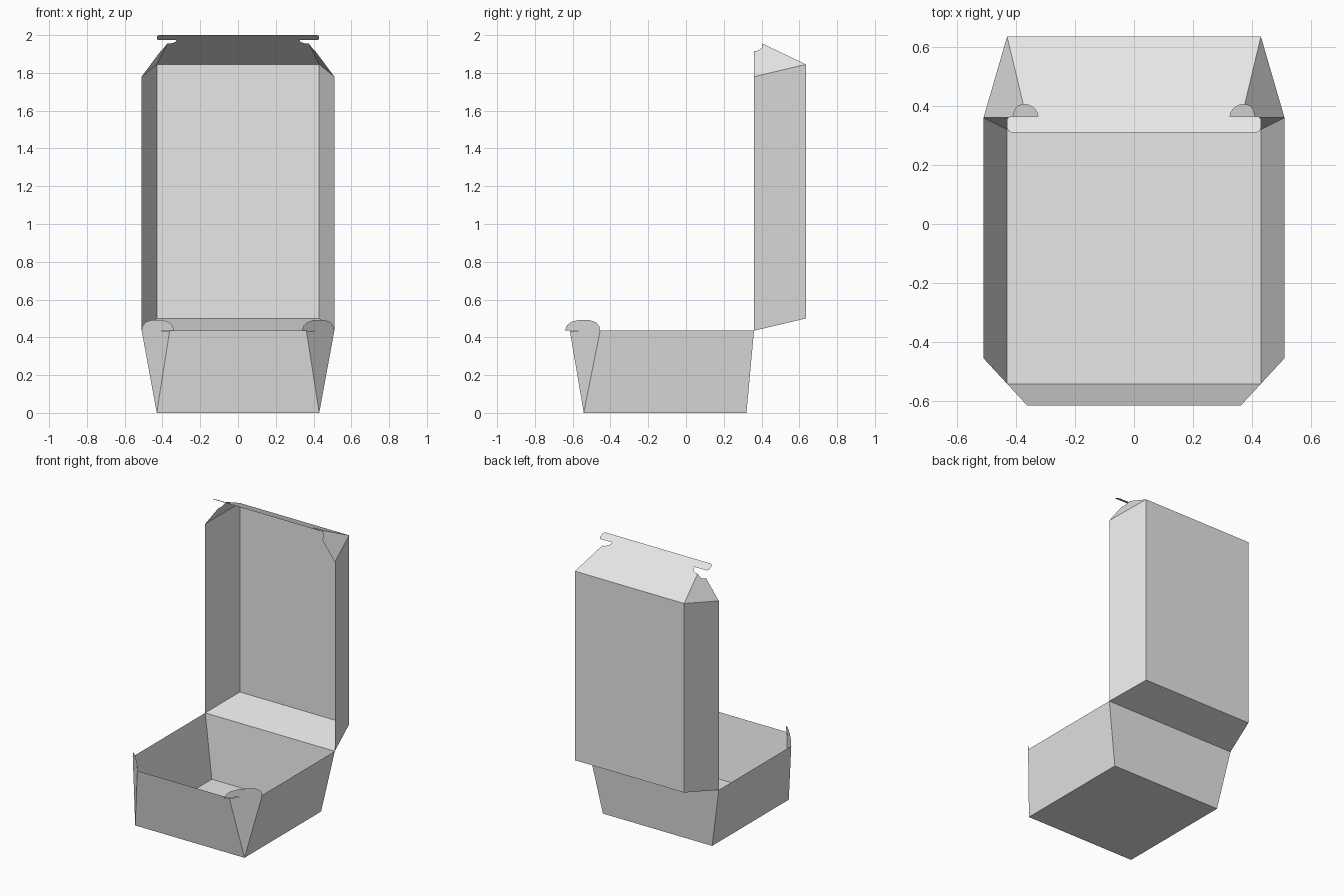
import bpy
import bmesh
from mathutils import Vector

if "Cube" in bpy.data.objects:
    bpy.data.objects.remove(bpy.data.objects["Cube"], do_unlink=True)

# Plain card colour
card = bpy.data.materials.new("card_grey")
card.use_nodes = True
card.diffuse_color = (0.8, 0.8, 0.8, 1)
card.node_tree.nodes["Principled BSDF"].inputs["Base Color"].default_value = (0.8, 0.8, 0.8, 1)

TRAY_CENTRE = Vector((0, -0.1, 0.25))
LID_CENTRE = Vector((0, 0.42, 1.2))


def panel(name, points, centre):
    """One flat sheet of card, facing away from the given centre."""
    bm = bmesh.new()
    face = bm.faces.new([bm.verts.new(p) for p in points])
    face.normal_update()
    if face.normal.dot(face.calc_center_median() - centre) < 0:
        face.normal_flip()
    mesh = bpy.data.meshes.new(name)
    bm.to_mesh(mesh)
    bm.free()
    mesh.materials.append(card)
    obj = bpy.data.objects.new(name, mesh)
    bpy.context.collection.objects.link(obj)


def pair(name, points, centre):
    """Matching panels on the left (+x) and right (-x)."""
    for side, s in (("left", 1), ("right", -1)):
        panel(side + "_" + name, [(s * x, y, z) for x, y, z in points], centre)


def symmetric(name, half, centre):
    """A panel spanning the middle, given by its +x outline."""
    panel(name, half + [(-x, y, z) for x, y, z in reversed(half)], centre)


def gusset_y(x):
    """Upright diagonal plane of the tray's front corners."""
    return -0.455 - (0.51 - x) * 1.08


def flap_z(y):
    """Sloping plane of the lid's closing flap."""
    return 1.845 + (0.635 - y) * 0.477


def corner_z(x, y):
    """Plane of the lid's upper corner pieces."""
    return 1.78 - 1.348 * (x - 0.51) - 0.156 * (y - 0.36)


RIM = 0.435
FRONT = gusset_y(0.43)

# Tray: floor and outward-leaning walls
symmetric("tray_floor", [(0.43, FRONT, 0), (0.43, 0.32, 0)], TRAY_CENTRE)
symmetric("tray_front_wall", [(0.43, FRONT, 0), (0.362, gusset_y(0.362), RIM)], TRAY_CENTRE)
symmetric("tray_back_wall", [(0.43, 0.32, 0), (0.51, 0.36, RIM)], TRAY_CENTRE)
pair("tray_side_wall", [(0.43, FRONT, 0), (0.43, 0.32, 0),
                        (0.51, 0.36, RIM), (0.51, -0.455, RIM)], TRAY_CENTRE)

# Tray: folded front corners with rounded locking tabs and a thin slot
tab = [(0.43, 0), (0.51, RIM), (0.506, 0.459), (0.49, 0.48), (0.46, 0.491),
       (0.40, 0.491), (0.368, 0.481), (0.347, 0.462), (0.338, 0.437),
       (0.405, 0.437), (0.405, 0.434), (0.362, 0.434)]
pair("tray_corner_tab", [(x, gusset_y(x), z) for x, z in tab], TRAY_CENTRE)

# Lid: hinge wall, main panel and sides
symmetric("lid_hinge_wall", [(0.51, 0.36, RIM), (0.43, 0.635, 0.5)], LID_CENTRE)
symmetric("lid_main_panel", [(0.43, 0.635, 0.5), (0.43, 0.635, 1.845)], LID_CENTRE)
pair("lid_side_wall", [(0.51, 0.36, RIM), (0.51, 0.36, 1.78),
                       (0.43, 0.635, 1.845), (0.43, 0.635, 0.5)], LID_CENTRE)

# Lid: closing flap with notches and a rounded tongue
flap = [(0.43, 0.635), (0.375, 0.405), (0.36, 0.404), (0.342, 0.396),
        (0.33, 0.382), (0.325, 0.365), (0.42, 0.365), (0.43, 0.355),
        (0.43, 0.325), (0.426, 0.315), (0.415, 0.31)]
symmetric("lid_closing_flap", [(x, y, flap_z(y)) for x, y in flap], LID_CENTRE)

# Lid: folded corners beside the flap
corner = [(0.51, 0.36), (0.43, 0.635), (0.375, 0.405),
          (0.392, 0.401), (0.404, 0.386), (0.41, 0.36)]
pair("lid_corner", [(x, y, corner_z(x, y)) for x, y in corner], LID_CENTRE)
